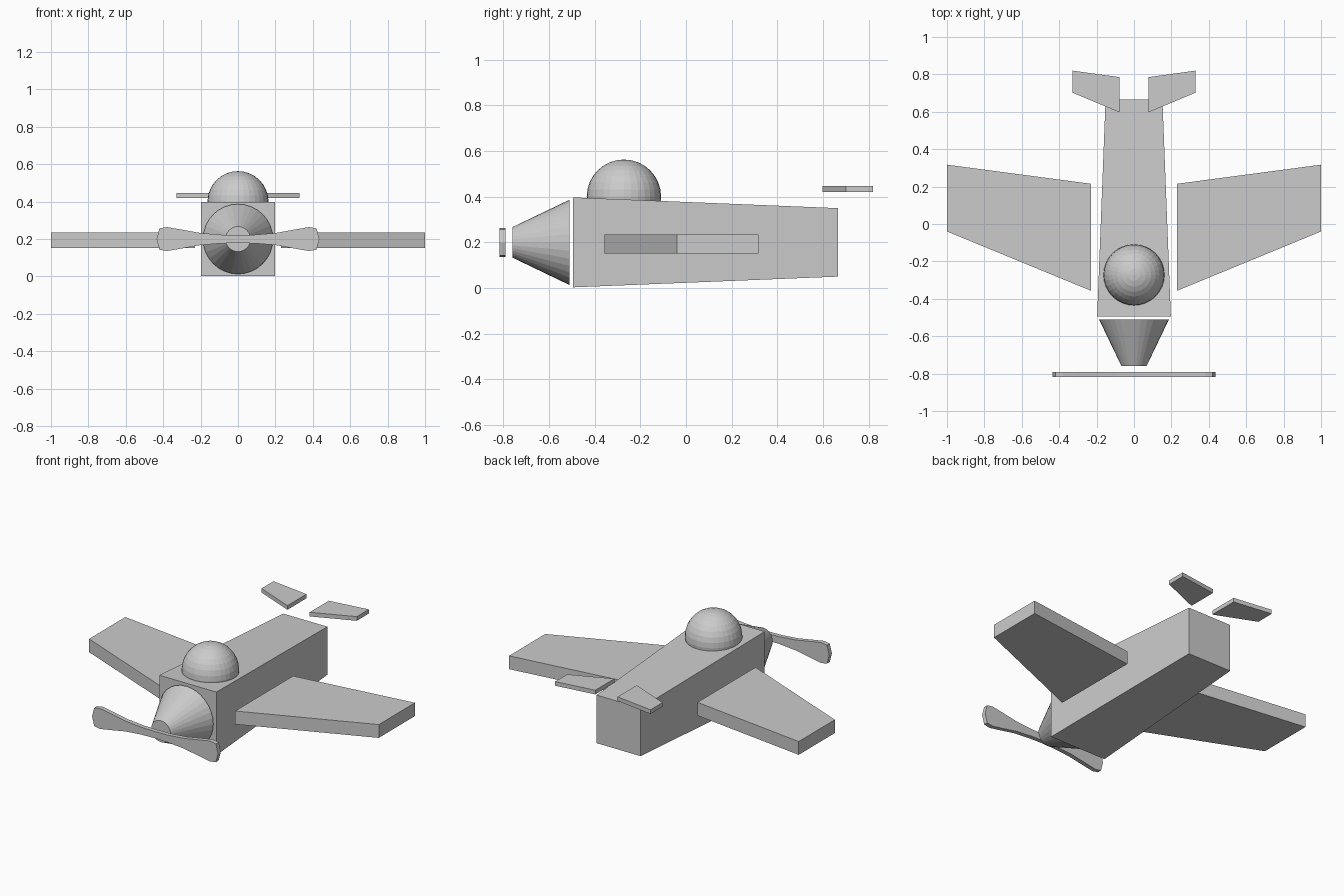
import bpy
import bmesh
from math import pi
from mathutils import Matrix, Vector

cube = bpy.data.objects.get("Cube")
if cube:
    bpy.data.objects.remove(cube, do_unlink=True)

AXIS_Z = 0.2  # height of the thrust line


def finish(name, bm):
    """Turn a bmesh into a named object with outward normals."""
    bmesh.ops.recalc_face_normals(bm, faces=bm.faces)
    mesh = bpy.data.meshes.new(name)
    bm.to_mesh(mesh)
    bm.free()
    obj = bpy.data.objects.new(name, mesh)
    bpy.context.collection.objects.link(obj)
    return obj


def extrude_outline(name, points, offset):
    """Make a slab from a closed outline pushed along an offset."""
    bm = bmesh.new()
    face = bm.faces.new([bm.verts.new(p) for p in points])
    result = bmesh.ops.extrude_face_region(bm, geom=[face], use_keep_orig=True)
    moved = [v for v in result["geom"] if isinstance(v, bmesh.types.BMVert)]
    bmesh.ops.translate(bm, verts=moved, vec=Vector(offset))
    return finish(name, bm)


def surface_pair(name, outline, bottom, top):
    """Make matching left and right flying surfaces from a plan outline."""
    for side, sign in (("left", 1), ("right", -1)):
        points = [(sign * x, y, bottom) for x, y in outline]
        extrude_outline(f"{side}_{name}", points, (0, 0, top - bottom))


# Fuselage: a box tapering toward the tail
bm = bmesh.new()
bmesh.ops.create_cube(bm, size=2)
for v in bm.verts:
    y, half_w, half_h = (-0.495, 0.197, 0.197) if v.co.y < 0 else (0.665, 0.152, 0.15)
    v.co = (v.co.x * half_w, y, AXIS_Z + v.co.z * half_h)
finish("fuselage", bm)

# Nose cowl: a truncated cone
bm = bmesh.new()
bmesh.ops.create_cone(
    bm, cap_ends=True, segments=32, radius1=0.187, radius2=0.067, depth=0.25,
    matrix=Matrix.Translation((0, -0.635, AXIS_Z)) @ Matrix.Rotation(pi / 2, 4, "X"))
finish("nose_cowl", bm)

# Cockpit dome: a faceted sphere sunk into the fuselage
bm = bmesh.new()
bmesh.ops.create_uvsphere(
    bm, u_segments=32, v_segments=16, radius=0.163,
    matrix=Matrix.Translation((0, -0.272, 0.4)))
finish("cockpit_dome", bm)

# Main wings and tailplanes
surface_pair("wing", [(0.23, -0.357), (1, -0.04), (1, 0.317), (0.23, 0.215)], 0.152, 0.235)
surface_pair("tailplane", [(0.077, 0.597), (0.329, 0.702), (0.329, 0.82), (0.077, 0.785)],
             0.42, 0.446)

# Propeller: one quarter outline mirrored both ways
quarter = [(0.42, 0.057), (0.38, 0.064), (0.31, 0.052), (0.2, 0.032), (0.09, 0.023)]
upper = [(0.435, 0)] + quarter + [(0, 0.021)] + [(-x, z) for x, z in reversed(quarter)]
outline = upper + [(-x, -z) for x, z in upper]
extrude_outline("propeller", [(x, -0.818, AXIS_Z + z) for x, z in outline], (0, 0.027, 0))
